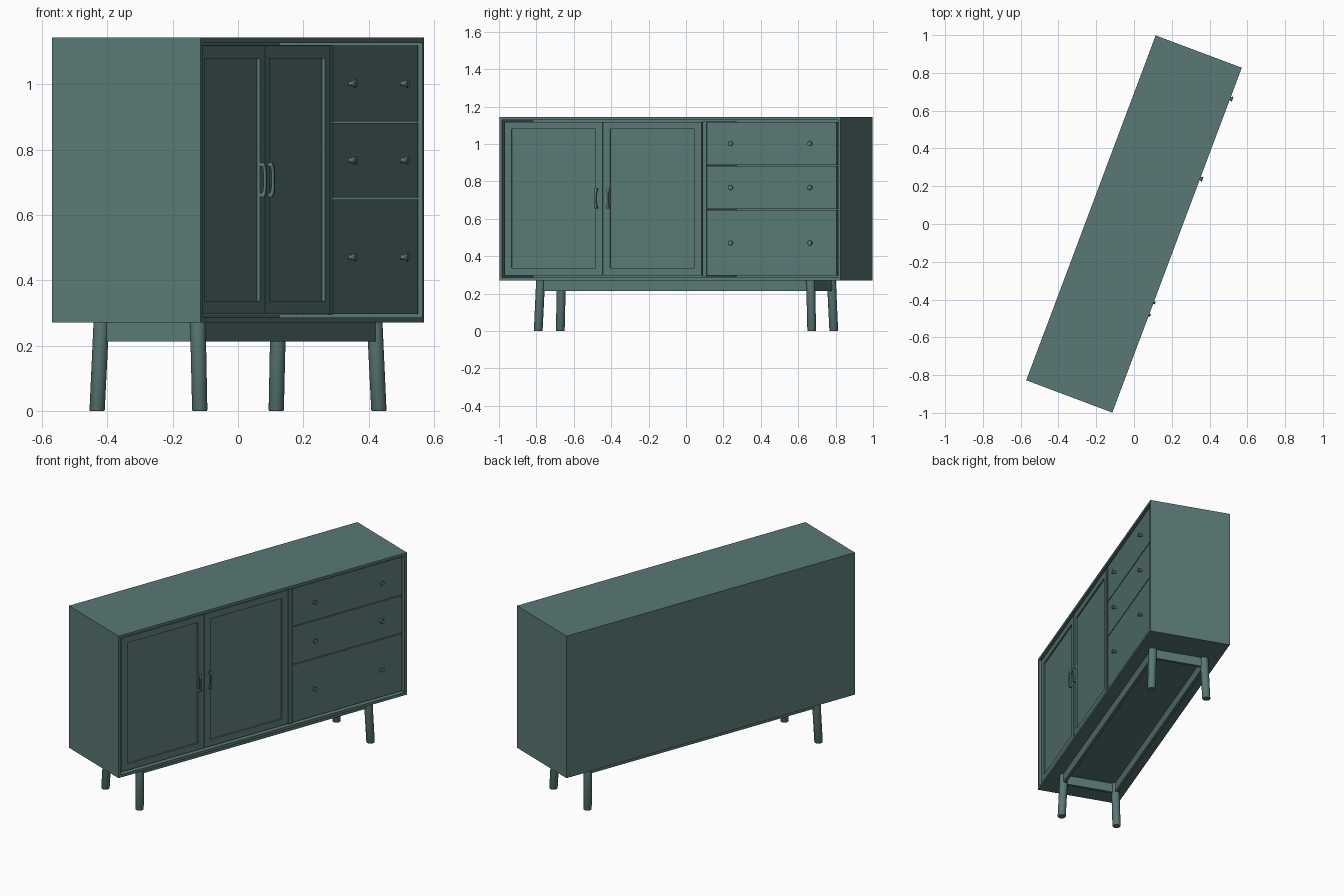
import bpy, bmesh, math
from mathutils import Matrix, Vector

if "Cube" in bpy.data.objects:
    bpy.data.objects.remove(bpy.data.objects["Cube"])

# The cabinet is built square (front at local -y) and turned as a whole
TURN = Matrix.Rotation(math.radians(69.43), 4, 'Z')
HL, HD = 0.975, 0.2435          # half length, half depth
Z0, Z1, T = 0.27, 1.144, 0.023  # carcass bottom, top, board thickness
FRONT = -HD + 0.0105            # face of doors and drawers


def finish(name, bm, smooth=False):
    bmesh.ops.recalc_face_normals(bm, faces=bm.faces)
    bm.transform(TURN)
    me = bpy.data.meshes.new(name)
    bm.to_mesh(me)
    bm.free()
    ob = bpy.data.objects.new(name, me)
    bpy.context.collection.objects.link(ob)
    if smooth:
        bpy.context.view_layer.objects.active = ob
        ob.select_set(True)
        bpy.ops.object.shade_smooth_by_angle(angle=math.radians(35))
        ob.select_set(False)
    mat = ob.data.materials
    mat.append(paint)
    return ob


paint = bpy.data.materials.new("teal_paint")
paint.diffuse_color = (0.10, 0.19, 0.18, 1)
paint.use_nodes = True
paint.node_tree.nodes["Principled BSDF"].inputs["Base Color"].default_value = paint.diffuse_color


def box_bm(x0, x1, y0, y1, z0, z1):
    bm = bmesh.new()
    bmesh.ops.create_cube(bm, size=1)
    for v in bm.verts:
        v.co = Vector(((x0, x1)[v.co.x > 0], (y0, y1)[v.co.y > 0], (z0, z1)[v.co.z > 0]))
    return bm


def box(name, *dims):
    return finish(name, box_bm(*dims))


def lathe(name, profile, matrix, seg=24):
    """Stack of rings (radius, height), closed at both ends."""
    bm = bmesh.new()
    rings = [[bm.verts.new(matrix @ Vector((r * math.cos(a), r * math.sin(a), h)))
              for a in (2 * math.pi * i / seg for i in range(seg))] for r, h in profile]
    for a, b in zip(rings, rings[1:]):
        for i in range(seg):
            j = (i + 1) % seg
            bm.faces.new((a[i], a[j], b[j], b[i]))
    bm.faces.new(rings[0])
    bm.faces.new(rings[-1])
    return finish(name, bm, True)


# Carcass: closed box with the front hollowed out
bm = box_bm(-HL, HL, -HD, HD, Z0, Z1)
bm.normal_update()
front = [f for f in bm.faces if f.normal.y < -0.9]
bmesh.ops.inset_region(bm, faces=front, thickness=T)
hole = bmesh.ops.extrude_discrete_faces(bm, faces=front)["faces"]
bmesh.ops.translate(bm, verts=hole[0].verts, vec=(0, 2 * HD - 0.02, 0))
finish("carcass", bm)
box("divider", 0.181, 0.204, FRONT, HD - 0.02, Z0 + T, Z1 - T)

# Doors with a sunk centre panel
DZ0, DZ1 = 0.297, 1.119
for name, x0, x1 in (("left_door", -0.948, -0.390), ("right_door", -0.386, 0.177)):
    bm = box_bm(x0, x1, FRONT, FRONT + 0.022, DZ0, DZ1)
    bm.normal_update()
    face = [f for f in bm.faces if f.normal.y < -0.9]
    bmesh.ops.inset_region(bm, faces=face, thickness=0.056)
    panel = bmesh.ops.extrude_discrete_faces(bm, faces=face)["faces"]
    bmesh.ops.translate(bm, verts=panel[0].verts, vec=(0, 0.009, 0))
    finish(name, bm)

# Door handles: bowed bars, wide at the ends and slim in the middle
# (height from centre, half width, outer depth, inner depth)
half = [(0.053, 0.0075, 0.013, 0.0), (0.042, 0.0075, 0.017, 0.0),
        (0.039, 0.006, 0.018, 0.008), (0.02, 0.0042, 0.019, 0.011)]
stations = [(-z, *r) for z, *r in half] + half[::-1]
for name, cx in (("left_handle", -0.423), ("right_handle", -0.353)):
    bm = bmesh.new()
    rings = [[bm.verts.new((cx + s * w, FRONT - d, 0.708 + z))
              for s, d in ((-1, out), (1, out), (1, inn), (-1, inn))]
             for z, w, out, inn in stations]
    for a, b in zip(rings, rings[1:]):
        for i in range(4):
            bm.faces.new((a[i], a[(i + 1) % 4], b[(i + 1) % 4], b[i]))
    bm.faces.new(rings[0])
    bm.faces.new(rings[-1])
    finish(name, bm)

# Drawers, each with two flared knobs
knob = [(0.008, -0.001), (0.0065, 0.004), (0.0075, 0.010), (0.0125, 0.018),
        (0.0135, 0.021), (0.0125, 0.024)]
for name, z0, z1, kz in (("top_drawer", 0.887, DZ1, 1.003),
                         ("middle_drawer", 0.653, 0.882, 0.768),
                         ("bottom_drawer", DZ0, 0.648, 0.471)):
    box(name, 0.208, 0.948, FRONT, FRONT + 0.022, z0, z1)
    for side, kx in (("left", 0.349), ("right", 0.802)):
        m = Matrix.Translation((kx, FRONT, kz)) @ Matrix.Rotation(math.pi / 2, 4, 'X')
        lathe(f"{name}_{side}_knob", knob, m)

# Splayed round legs, sheared so both ends stay level
for sx, xn in ((-1, "left"), (1, "right")):
    for sy, yn in ((-1, "front"), (1, "back")):
        m = Matrix.Translation((sx * 0.781, sy * 0.168, 0))
        m[0][2] = -sx * 0.010 / Z0
        m[1][2] = -sy * 0.010 / Z0
        lathe(f"{yn}_{xn}_leg", [(0.0215, 0), (0.0235, 0.003), (0.0240, Z0)], m)

# Rails joining the legs under the carcass
R = 0.009
for s, n in ((-1, "front"), (1, "back")):
    box(f"{n}_rail", -0.77, 0.77, s * 0.159 - R, s * 0.159 + R, 0.213, Z0)
for s, n in ((-1, "left"), (1, "right")):
    box(f"{n}_rail", s * 0.772 - R, s * 0.772 + R, -0.158, 0.158, 0.213, Z0)
